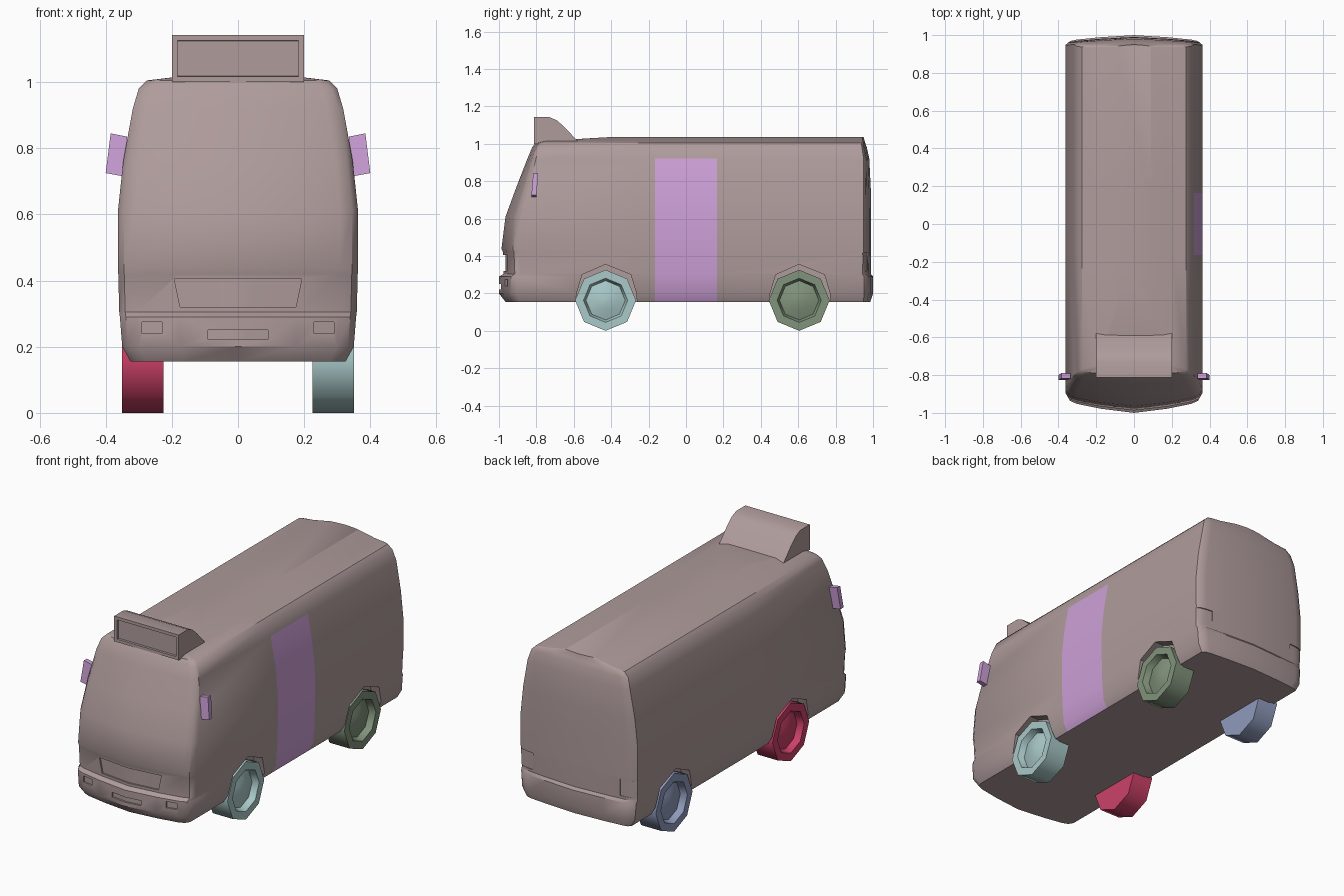
import bpy, bmesh, math
from mathutils import Vector

cube = bpy.data.objects.get("Cube")
if cube:
    bpy.data.objects.remove(cube, do_unlink=True)


def material(name, r, g, b):
    m = bpy.data.materials.new(name)
    m.use_nodes = True
    m.diffuse_color = (r, g, b, 1)
    m.node_tree.nodes["Principled BSDF"].inputs["Base Color"].default_value = (r, g, b, 1)
    return m


DUSTY = material("dusty_rose", 0.43, 0.33, 0.33)
LILAC = material("lilac", 0.61, 0.35, 0.68)
TEAL = material("pale_teal", 0.40, 0.58, 0.58)
RED = material("crimson", 0.61, 0.053, 0.14)
GREEN = material("sage_green", 0.22, 0.29, 0.20)
BLUE = material("slate_blue", 0.28, 0.33, 0.51)


def finish(bm, name, mats, angle=35):
    bmesh.ops.recalc_face_normals(bm, faces=bm.faces)
    me = bpy.data.meshes.new(name)
    bm.to_mesh(me)
    bm.free()
    ob = bpy.data.objects.new(name, me)
    bpy.context.collection.objects.link(ob)
    for m in mats:
        me.materials.append(m)
    smooth(ob, angle)
    return ob


def activate(ob):
    bpy.ops.object.select_all(action='DESELECT')
    ob.select_set(True)
    bpy.context.view_layer.objects.active = ob


def smooth(ob, angle):
    activate(ob)
    bpy.ops.object.shade_smooth_by_angle(angle=math.radians(angle))


def loft(rings):
    """Closed skin through rings of equal length, capped at both ends."""
    bm = bmesh.new()
    loops = [[bm.verts.new(p) for p in ring] for ring in rings]
    n = len(loops[0])
    for a, b in zip(loops, loops[1:]):
        for i in range(n):
            j = (i + 1) % n
            bm.faces.new((a[i], a[j], b[j], b[i]))
    bm.faces.new(loops[0])
    bm.faces.new(loops[-1])
    return bm


def cut(target, bm):
    cutter = finish(bm, "cutter", [DUSTY])
    cutter.hide_render = True
    mod = target.modifiers.new("cut", 'BOOLEAN')
    mod.operation, mod.solver, mod.object = 'DIFFERENCE', 'EXACT', cutter
    activate(target)
    bpy.ops.object.modifier_apply(modifier=mod.name)
    bpy.data.objects.remove(cutter, do_unlink=True)


# Body levels: height, half width, front centre, front corner, rear centre, rear corner
LEVELS = [
    (0.155, 0.325, -0.965, -0.90, 0.985, 0.955),
    (0.20, 0.35, -1.0, -0.92, 1.0, 0.96),
    (0.29, 0.357, -1.0, -0.92, 1.0, 0.96),
    (0.305, 0.359, -0.975, -0.90, 0.988, 0.95),
    (0.42, 0.362, -0.978, -0.905, 0.99, 0.955),
    (0.437, 0.363, -0.987, -0.91, 0.99, 0.955),
    (0.61, 0.363, -0.965, -0.89, 0.99, 0.955),
    (0.76, 0.347, -0.91, -0.85, 0.988, 0.955),
    (0.92, 0.318, -0.848, -0.81, 0.98, 0.955),
    (0.98, 0.30, -0.823, -0.79, 0.967, 0.945),
    (1.005, 0.275, -0.805, -0.775, 0.958, 0.94),
    (1.014, 0.20, -0.77, -0.75, 0.955, 0.938),
    (1.035, 0.09, -0.42, -0.42, 0.95, 0.938),
]
# End curve: fraction of width against fraction of corner setback
BOW = [(0, 0), (0.5, 0.28), (0.85, 0.6), (0.95, 0.8), (1, 1.2)]


def body_ring(level):
    z, w, fc, fk, rc, rk = level
    front = [(s * w, fc + t * (fk - fc), z) for s, t in BOW]
    rear = [(s * w, rc + t * (rk - rc), z) for s, t in reversed(BOW)]
    half = front + rear
    return half + [(-x, y, z) for x, y, z in reversed(half) if x > 0]


body = finish(loft([body_ring(l) for l in LEVELS]), "body", [DUSTY, LILAC])

# Wheel arches
ARCH = [(-0.165, 0.1), (-0.155, 0.20), (-0.125, 0.30), (0, 0.355),
        (0.135, 0.30), (0.165, 0.20), (0.17, 0.1)]
for side in (-1, 1):
    for yc in (-0.43, 0.605):
        cut(body, loft([[(side * x, yc + y, z) for y, z in ARCH] for x in (0.30, 0.45)]))


# Shallow recesses that follow the bowed ends
def recess(x0, x1, z0, z1, level, depth, rear=False, flare=0.0):
    c, k = LEVELS[level][4:] if rear else LEVELS[level][2:4]
    w = LEVELS[level][1]
    out = 1 if rear else -1
    rings = []
    for z, grow in ((z0, 1), (z1, 1 + flare)):
        inner = []
        for i in range(9):
            x = x0 + (x1 - x0) * i / 8
            f = min(abs(x) / w, 1)
            t = next(a[1] + (b[1] - a[1]) * (f - a[0]) / (b[0] - a[0])
                     for a, b in zip(BOW, BOW[1:]) if f <= b[0])
            inner.append((x * grow, c + t * (k - c) - out * depth, z))
        rings.append(inner + [(x1 * grow, out * 1.1, z), (x0 * grow, out * 1.1, z)])
    cut(body, loft(rings))


recess(-0.175, 0.175, 0.32, 0.405, 4, 0.012, flare=0.1)     # grille
recess(-0.09, 0.09, 0.222, 0.25, 2, 0.01)                   # bumper slot
for side in (-1, 1):
    a, b = sorted((side * 0.23, side * 0.29))
    recess(a, b, 0.24, 0.275, 2, 0.01)                      # fog lamps
    a, b = sorted((side * 0.27, side * 0.40))
    recess(a, b, 0.32, 0.415, 4, 0.006, rear=True)          # tail lamps

# Side door painted on the left wall
bm = bmesh.new()
bm.from_mesh(body.data)
for y in (-0.165, 0.165):
    bmesh.ops.bisect_plane(bm, geom=bm.verts[:] + bm.edges[:] + bm.faces[:],
                           plane_co=(0, y, 0), plane_no=(0, 1, 0))
bm.normal_update()
for f in bm.faces:
    c = f.calc_center_median()
    door = f.normal.x > 0.3 and abs(c.y) < 0.165 and c.z < 0.92
    f.material_index = 1 if door else 0
bm.to_mesh(body.data)
bm.free()
smooth(body, 35)

# Roof sign box with a sunken front panel
SIGN = [(-0.812, 1.0), (-0.812, 1.142), (-0.73, 1.142), (-0.69, 1.125),
        (-0.65, 1.09), (-0.58, 1.015), (-0.58, 1.0)]
bm = loft([[(x, y, z) for y, z in SIGN] for x in (-0.2, 0.2)])
bmesh.ops.recalc_face_normals(bm, faces=bm.faces)
panel = min(bm.faces, key=lambda f: f.normal.y)
bmesh.ops.inset_region(bm, faces=[panel], thickness=0.024)
bmesh.ops.inset_region(bm, faces=[panel], thickness=0.001, depth=-0.012)
finish(bm, "roof_sign", [DUSTY])

# Door mirrors
MIRROR = [(0.335, 0.835), (0.385, 0.845), (0.40, 0.725), (0.345, 0.715)]
for side, label in ((1, "left"), (-1, "right")):
    bm = loft([[(side * x, y + 0.08 * (z - 0.78), z) for x, z in MIRROR]
               for y in (-0.822, -0.795)])
    finish(bm, label + "_mirror", [LILAC])

# Wheels: octagons with a recessed rim and domed hub
HUB = [(0.163, 0.225), (0.163, 0.35), (0.118, 0.35), (0.105, 0.315),
       (0.055, 0.332), (0.012, 0.338)]
for label, side, yc, mat in (("front_left", 1, -0.43, TEAL), ("rear_left", 1, 0.605, GREEN),
                             ("front_right", -1, -0.43, RED), ("rear_right", -1, 0.605, BLUE)):
    rings = [[(side * x, yc + r * math.sin(i * math.pi / 4), 0.163 + r * math.cos(i * math.pi / 4))
              for i in range(8)] for r, x in HUB]
    finish(loft(rings), label + "_wheel", [mat], 46)
